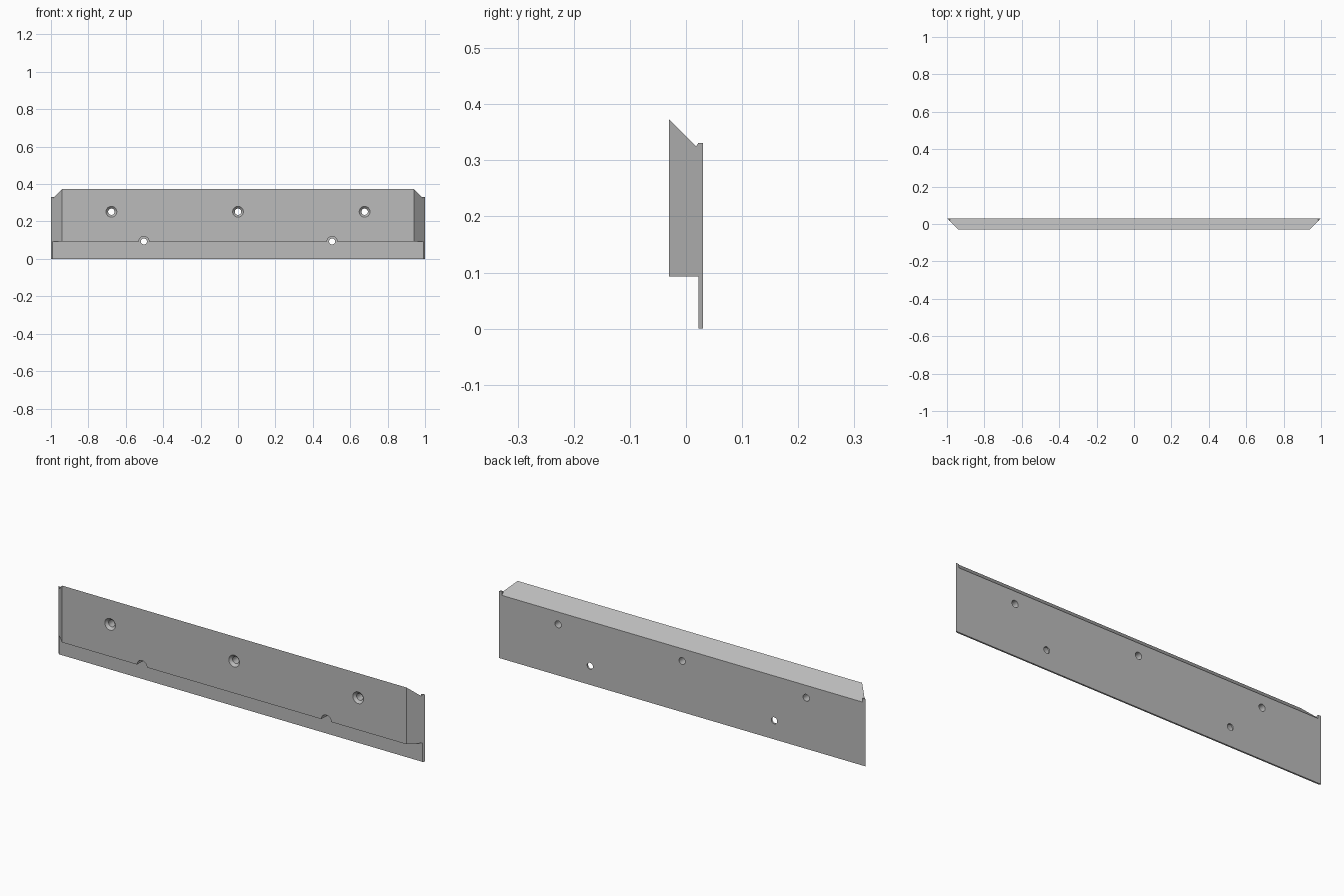
import bpy, bmesh, math
from mathutils import Matrix

cube = bpy.data.objects.get("Cube")
if cube:
    bpy.data.objects.remove(cube, do_unlink=True)

grey = bpy.data.materials.new("plain grey")
grey.use_nodes = True
colour = (0.5, 0.5, 0.5, 1)
grey.diffuse_color = colour
grey.node_tree.nodes["Principled BSDF"].inputs["Base Color"].default_value = colour


def add_object(name, bm):
    bmesh.ops.recalc_face_normals(bm, faces=bm.faces)
    mesh = bpy.data.meshes.new(name)
    bm.to_mesh(mesh)
    bm.free()
    mesh.materials.append(grey)
    obj = bpy.data.objects.new(name, mesh)
    bpy.context.collection.objects.link(obj)
    return obj


def mitre(y):
    """Half length of the strip at depth y: the ends are cut at 45 degrees."""
    return 0.97 + y


def extrude_profile(name, profile, left, right):
    """Sweep a (y, z) profile along x between two end functions of y."""
    bm = bmesh.new()
    ends = [[bm.verts.new((end(y), y, z)) for y, z in profile] for end in (left, right)]
    for ring in ends:
        bm.faces.new(ring)
    n = len(profile)
    for i in range(n):
        j = (i + 1) % n
        bm.faces.new((ends[0][i], ends[0][j], ends[1][j], ends[1][i]))
    return add_object(name, bm)


# Strip with a sloping top and a thin rear flange
strip = extrude_profile(
    "mounting_strip",
    [(-0.03, 0.093), (-0.03, 0.373), (0.03, 0.313), (0.03, 0), (0.022, 0), (0.022, 0.093)],
    lambda y: -mitre(y), mitre)

# Small upright ears at the rear top corners
ear = [(0.018, 0.325), (0.022, 0.331), (0.03, 0.331), (0.03, 0.313)]
for side, label in ((1, "left"), (-1, "right")):
    extrude_profile(label + "_ear", ear, lambda y: side * 0.984, lambda y: side * mitre(y))


def drill(x, z, y0, y1, r0, r1):
    """Cut a round or tapered hole from y0 to y1."""
    bm = bmesh.new()
    bmesh.ops.create_cone(bm, cap_ends=True, segments=32, radius1=r0, radius2=r1, depth=y1 - y0)
    bm.transform(Matrix.Translation((x, (y0 + y1) / 2, z)) @ Matrix.Rotation(-math.pi / 2, 4, "X"))
    cutter = add_object("hole_cutter", bm)
    cutter.hide_render = True
    cutter.hide_set(True)
    mod = strip.modifiers.new("hole", "BOOLEAN")
    mod.operation = "DIFFERENCE"
    mod.solver = "EXACT"
    mod.object = cutter
    bpy.context.view_layer.objects.active = strip
    bpy.ops.object.modifier_apply(modifier=mod.name)
    bpy.data.objects.remove(cutter, do_unlink=True)


# Countersunk screw holes along the face
for x in (-0.677, 0, 0.677):
    drill(x, 0.252, -0.05, 0.05, 0.017, 0.017)
    drill(x, 0.252, -0.031, -0.018, 0.03, 0.017)

# Flange holes with clearance notches in the thick part
for x in (-0.503, 0.503):
    drill(x, 0.093, -0.05, 0.05, 0.016, 0.016)
    drill(x, 0.093, -0.05, 0.022, 0.027, 0.027)

# Smooth hole walls, sharp edges elsewhere
bpy.ops.object.select_all(action="DESELECT")
strip.select_set(True)
bpy.context.view_layer.objects.active = strip
bpy.ops.object.shade_smooth_by_angle(angle=math.radians(30))
